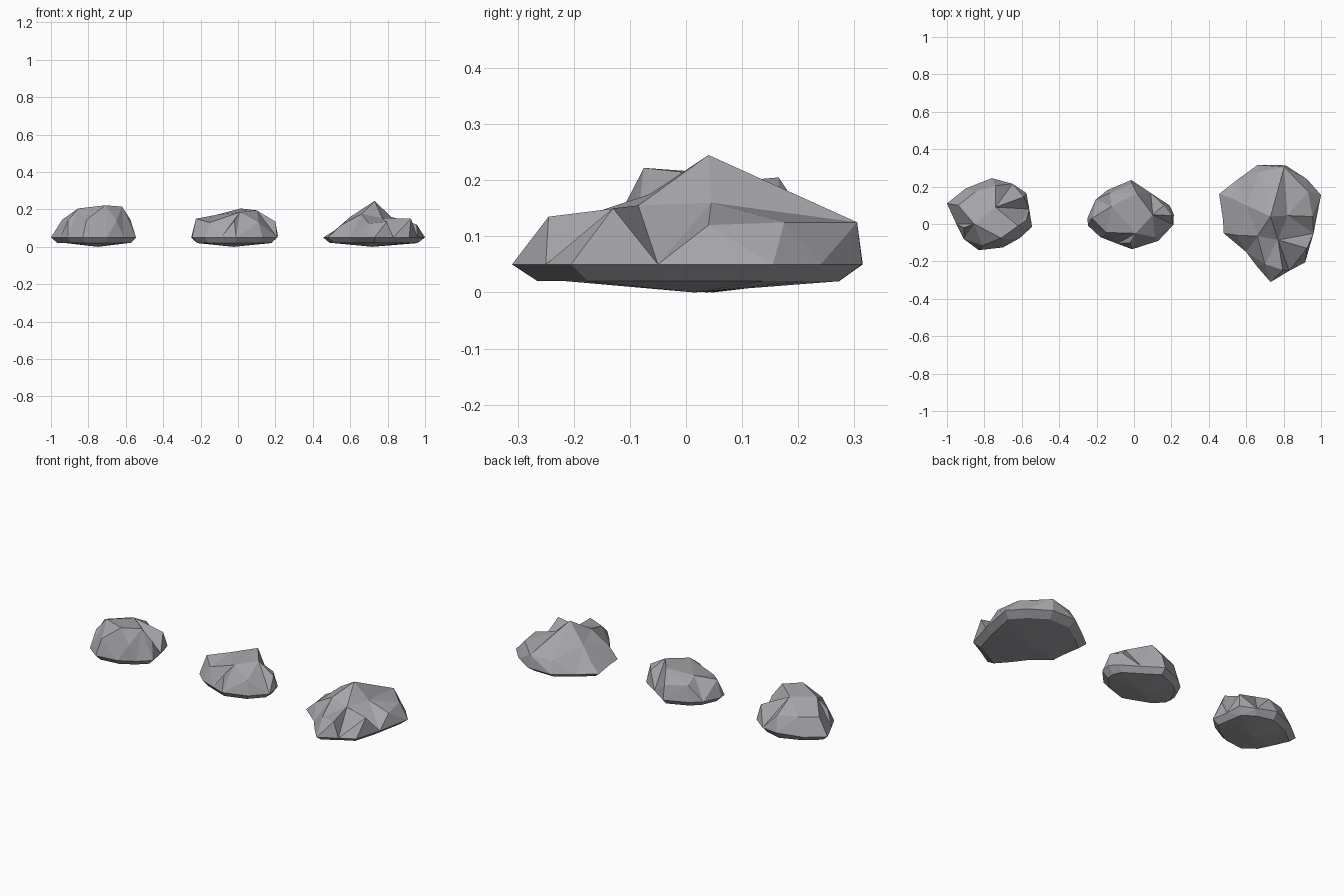
import bpy, bmesh
from mathutils import Vector
from mathutils.geometry import delaunay_2d_cdt

stone = bpy.data.materials.new("grey stone")
stone.diffuse_color = (0.38, 0.375, 0.40, 1)


def add_skin(bm, rim, inner, flip):
    """Triangulate the area inside the rim through the inner points."""
    verts = rim + inner
    n = len(rim)
    flat = [Vector((v.co.x, v.co.y)) for v in verts]
    edges = [(i, (i + 1) % n) for i in range(n)]
    out = delaunay_2d_cdt(flat, edges, [], 1, 1e-5)
    origin = [o[0] for o in out[3]]
    for tri in out[2]:
        face = [verts[origin[i]] for i in tri]
        bm.faces.new(face[::-1] if flip else face)


def rock(name, rim_pts, top_pts, low_z=0.02):
    bm = bmesh.new()
    rim = [bm.verts.new(p) for p in rim_pts]
    top = [bm.verts.new(p) for p in top_pts]
    cx = sum(p[0] for p in rim_pts) / len(rim_pts)
    cy = sum(p[1] for p in rim_pts) / len(rim_pts)
    # underside: a smaller ring and a lowest middle point
    low = [bm.verts.new((cx + (p[0] - cx) * 0.86, cy + (p[1] - cy) * 0.86, low_z))
           for p in rim_pts]
    low.append(bm.verts.new((cx, cy, 0)))
    add_skin(bm, rim, top, False)
    add_skin(bm, rim, low, True)
    bmesh.ops.recalc_face_normals(bm, faces=bm.faces)
    mesh = bpy.data.meshes.new(name)
    bm.to_mesh(mesh)
    bm.free()
    mesh.materials.append(stone)
    bpy.context.collection.objects.link(bpy.data.objects.new(name, mesh))


# rim points run round the widest line, top points are the upper corners
rock("left_rock",
     [(-1, .11, .05), (-.95, .0, .05), (-.91, -.08, .05), (-.83, -.14, .05),
      (-.70, -.125, .05), (-.61, -.075, .05), (-.545, -.015, .05), (-.56, .08, .05),
      (-.575, .165, .06), (-.65, .215, .05), (-.76, .245, .06), (-.90, .19, .05)],
     [(-.94, .10, .145), (-.91, -.02, .14), (-.81, -.115, .145), (-.71, -.075, .222),
      (-.855, .0, .205), (-.62, -.01, .215), (-.575, .02, .145), (-.59, .145, .145),
      (-.74, .205, .145), (-.85, .17, .15), (-.74, .09, .21), (-.65, -.085, .14)])

rock("middle_rock",
     [(-.25, .03, .05), (-.245, -.01, .05), (-.18, -.07, .05), (-.09, -.105, .05),
      (-.01, -.135, .05), (.13, -.09, .05), (.21, -.005, .05), (.213, .05, .06),
      (.19, .10, .05), (.09, .165, .05), (-.015, .235, .05), (-.145, .18, .05),
      (-.205, .13, .05)],
     [(-.225, .03, .15), (-.15, -.045, .13), (-.02, -.10, .14), (.01, -.05, .185),
      (.10, .05, .195), (.015, .165, .205), (-.12, .095, .17), (.20, .045, .135),
      (.11, -.07, .13), (-.01, .215, .13), (-.13, .165, .14), (.16, .10, .13)])

rock("right_rock",
     [(.455, .16, .05), (.475, .03, .05), (.48, -.05, .05), (.60, -.15, .05),
      (.66, -.23, .05), (.73, -.31, .05), (.83, -.25, .05), (.915, -.205, .05),
      (.96, -.05, .05), (1, .155, .05), (.925, .24, .05), (.81, .314, .05),
      (.66, .315, .05), (.55, .235, .05)],
     [(.795, -.245, .135), (.70, -.215, .125), (.925, -.13, .15), (.955, .04, .12),
      (.93, .175, .125), (.803, .305, .125), (.82, .045, .16), (.73, .04, .245),
      (.77, -.085, .155), (.66, -.065, .175), (.55, -.06, .115), (.60, .10, .16),
      (.67, .28, .115), (.52, .14, .09)])
